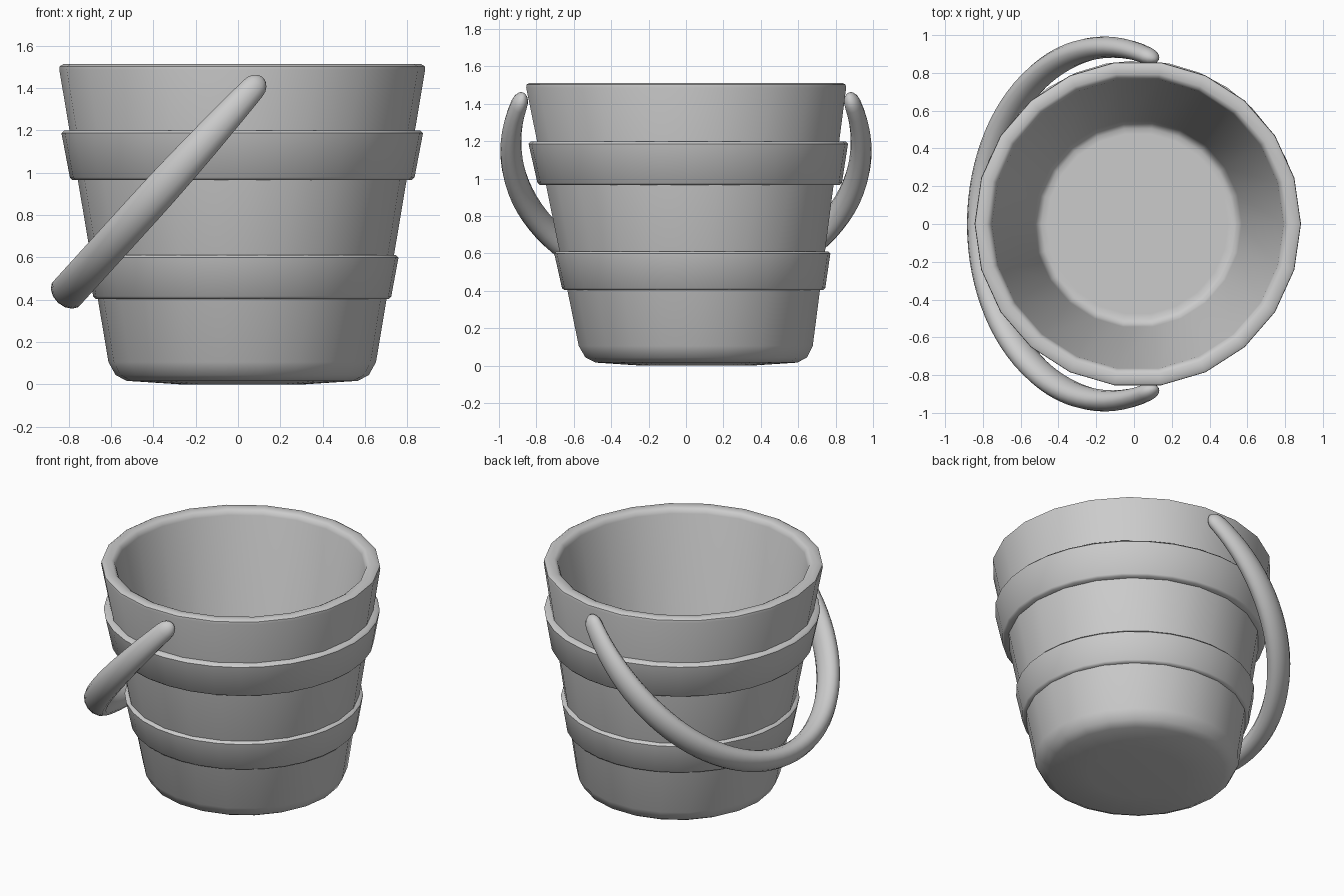
import bpy, bmesh, math

if "Cube" in bpy.data.objects:
    bpy.data.objects.remove(bpy.data.objects["Cube"], do_unlink=True)

GREY = (0.6, 0.6, 0.6, 1)
grey = bpy.data.materials.new("plain_grey")
grey.use_nodes = True
grey.diffuse_color = GREY
grey.node_tree.nodes["Principled BSDF"].inputs["Base Color"].default_value = GREY

CENTRE_X = 0.02  # the pail's axis
HEIGHT = 1.512
LEAN = 0.056     # how far the outer foot sits towards the back


def finish(name, bm, angle):
    bmesh.ops.remove_doubles(bm, verts=bm.verts, dist=1e-5)
    bmesh.ops.recalc_face_normals(bm, faces=bm.faces)
    mesh = bpy.data.meshes.new(name)
    bm.to_mesh(mesh)
    bm.free()
    mesh.materials.append(grey)
    obj = bpy.data.objects.new(name, mesh)
    bpy.context.collection.objects.link(obj)
    bpy.ops.object.select_all(action='DESELECT')
    obj.select_set(True)
    bpy.context.view_layer.objects.active = obj
    bpy.ops.object.shade_smooth_by_angle(angle=math.radians(angle))


def lathe(name, outer, sides, inner=(), closed=False):
    """Spin (r, z) points around the pail's axis; the outer ones lean."""
    bm = bmesh.new()
    rings = []
    for i, (r, z) in enumerate(list(outer) + list(inner)):
        shift = LEAN * (1 - z / HEIGHT) if i < len(outer) else 0
        rings.append([bm.verts.new((CENTRE_X + r * math.cos(a), shift + r * math.sin(a), z))
                      for a in (math.tau * k / sides for k in range(sides))])
    pairs = list(zip(rings, rings[1:]))
    if closed:
        pairs.append((rings[-1], rings[0]))
    else:
        bm.faces.new(rings[0])
        bm.faces.new(rings[-1])
    for r0, r1 in pairs:
        for k in range(sides):
            j = (k + 1) % sides
            bm.faces.new((r0[k], r0[j], r1[j], r1[k]))
    finish(name, bm, 50)


# Pail: slightly bulging base, leaning outer wall, rounded rim, upright inside
lathe("pail_body",
      [(0.3, 0), (0.545, 0.016), (0.598, 0.043), (0.632, 0.105),
       (0.864, 1.485), (0.862, 1.502), (0.845, HEIGHT)], 22,
      inner=[(0.80, 1.51), (0.782, 1.50), (0.772, 1.475),
             (0.55, 0.16), (0.535, 0.115), (0.51, 0.1), (0.48, 0.1)])


# Two raised hoops with softened edges
def hoop(name, z0, z1, r0, r1):
    b = 0.012
    lathe(name, [(r0 - 0.06, z0), (r0 - b, z0), (r0, z0 + b),
                 (r1, z1 - b), (r1 - b, z1), (r1 - 0.06, z1)], 32, closed=True)


hoop("lower_hoop", 0.403, 0.61, 0.704, 0.738)
hoop("upper_hoop", 0.965, 1.198, 0.814, 0.854)

# Handle: oval tube swept along an arc in a tilted plane, with tapered ends
START, END = (0.10, 1.43), (-0.807, 0.432)
LENGTH = math.dist(START, END)
DIR = [(e - s) / LENGTH for s, e in zip(START, END)]
MID_S, SPREAD = 0.35, 0.936
REACH = LENGTH - MID_S
HALF_THICK, HALF_WIDTH = 0.064, 0.087
SIDES, STEPS = 14, 56
OVERHANG = math.radians(22)


def taper(t):
    """Tube scale by distance from the nearer tip (t runs 0 to 1)."""
    d = min(t, 1 - t)
    cap = math.sqrt(1 - (1 - min(d / 0.018, 1)) ** 2)
    return max(0.15, cap) * (0.65 + 0.35 * math.sin(math.pi / 2 * min(d / 0.22, 1)))


# denser samples near both tips
tip = [0, 0.002, 0.006, 0.012]
params = tip + [0.02 + 0.96 * i / STEPS for i in range(STEPS + 1)] + [1 - p for p in reversed(tip)]
bm = bmesh.new()
rings = []
for t in params:
    a = -OVERHANG + t * (math.pi + 2 * OVERHANG)
    s, y = MID_S + REACH * math.sin(a), SPREAD * math.cos(a)
    ns, ny = math.sin(a) * SPREAD, math.cos(a) * REACH
    n = math.hypot(ns, ny)
    ring = []
    for k in range(SIDES):
        c = math.tau * k / SIDES
        u = HALF_THICK * taper(t) * math.cos(c) / n
        w = HALF_WIDTH * taper(t) * math.sin(c)
        along = s + u * ns
        ring.append(bm.verts.new((START[0] + DIR[0] * along - DIR[1] * w,
                                  y + u * ny,
                                  START[1] + DIR[1] * along + DIR[0] * w)))
    rings.append(ring)
for r0, r1 in zip(rings, rings[1:]):
    for k in range(SIDES):
        j = (k + 1) % SIDES
        bm.faces.new((r0[k], r0[j], r1[j], r1[k]))
bm.faces.new(rings[0])
bm.faces.new(rings[-1])
finish("handle", bm, 60)
